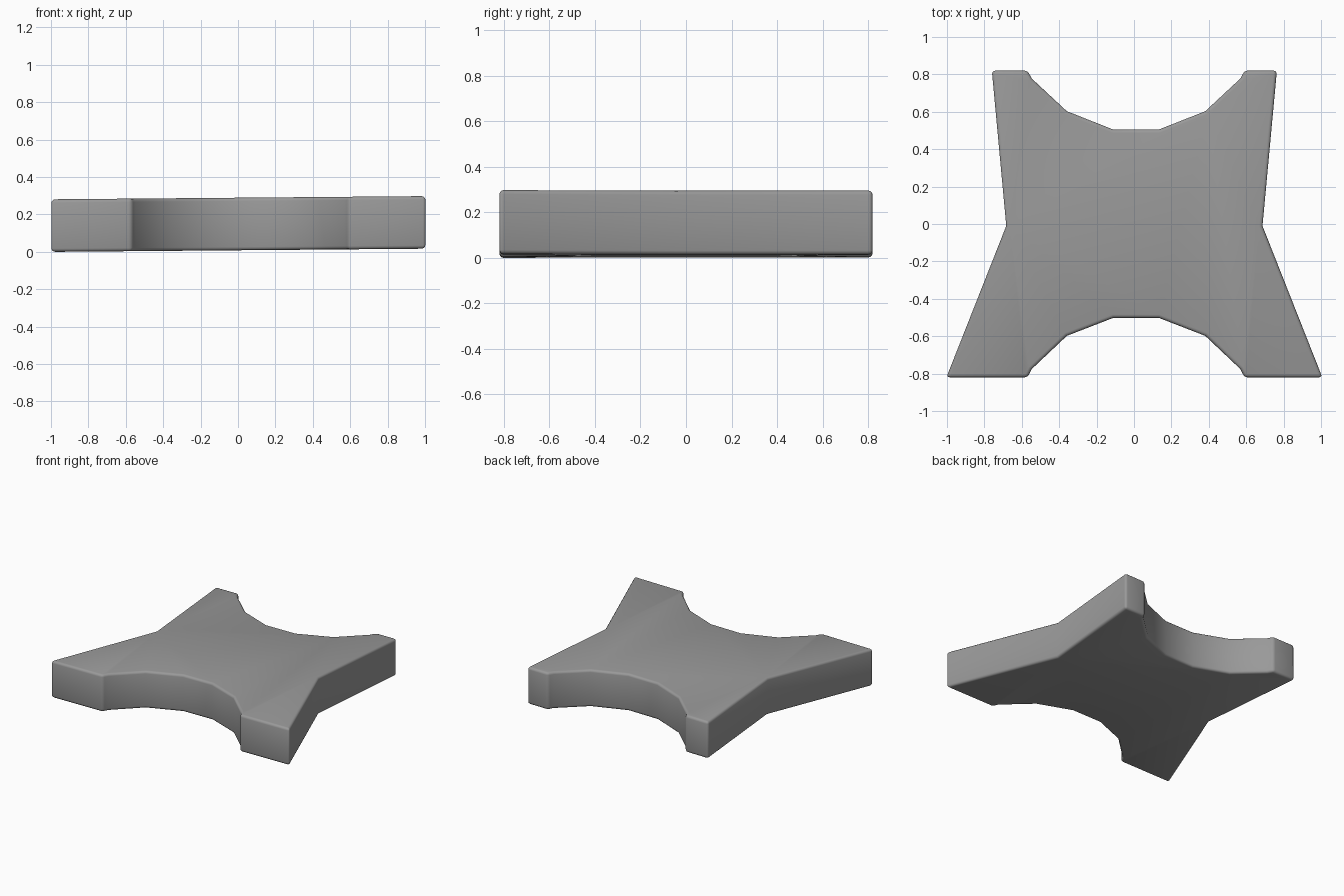
import bpy, bmesh

if "Cube" in bpy.data.objects:
    bpy.data.objects.remove(bpy.data.objects["Cube"])

THICK, TILT, ARC_X = 0.281, 0.0085, 0.011

# right half of the outline, back middle to front middle
half = [(0.122, 0.505), (0.37, 0.603), (0.558, 0.778), (0.58, 0.82), (0.762, 0.82),
        (0.685, -0.01),
        (1.005, -0.82), (0.58, -0.82), (0.558, -0.776), (0.37, -0.598), (0.122, -0.502)]


def place(x, y):
    # the two arcs sit slightly right of the centre line
    return (x + (ARC_X if abs(x) < 0.6 else 0.002), y)


outline = [place(x, y) for x, y in half] + [place(-x, y) for x, y in reversed(half)]
outline.reverse()

# slab: extruded outline, leaning up slightly towards the right
bm = bmesh.new()
base = bm.faces.new([bm.verts.new((x, y, 0)) for x, y in outline])
ext = bmesh.ops.extrude_face_region(bm, geom=[base], use_keep_orig=True)
for v in ext["geom"]:
    if isinstance(v, bmesh.types.BMVert):
        v.co.z = THICK
for v in bm.verts:
    v.co.z += 0.0085 + TILT * v.co.x
bmesh.ops.recalc_face_normals(bm, faces=bm.faces)
mesh = bpy.data.meshes.new("star_plate")
bm.to_mesh(mesh)
bm.free()
plate = bpy.data.objects.new("star_plate", mesh)
bpy.context.collection.objects.link(plate)

# dark grey surface
grey = bpy.data.materials.new("dark_grey")
grey.diffuse_color = (0.32, 0.32, 0.32, 1)
grey.use_nodes = True
grey.node_tree.nodes["Principled BSDF"].inputs["Base Color"].default_value = grey.diffuse_color
mesh.materials.append(grey)

# rounded rims and corners
bpy.context.view_layer.objects.active = plate
plate.select_set(True)
bevel = plate.modifiers.new("rounded_edges", "BEVEL")
bevel.width = 0.018
bevel.segments = 3
bevel.limit_method = "ANGLE"
bevel.angle_limit = 0.56
bpy.ops.object.modifier_apply(modifier=bevel.name)
bpy.ops.object.shade_smooth_by_angle(angle=0.7)
